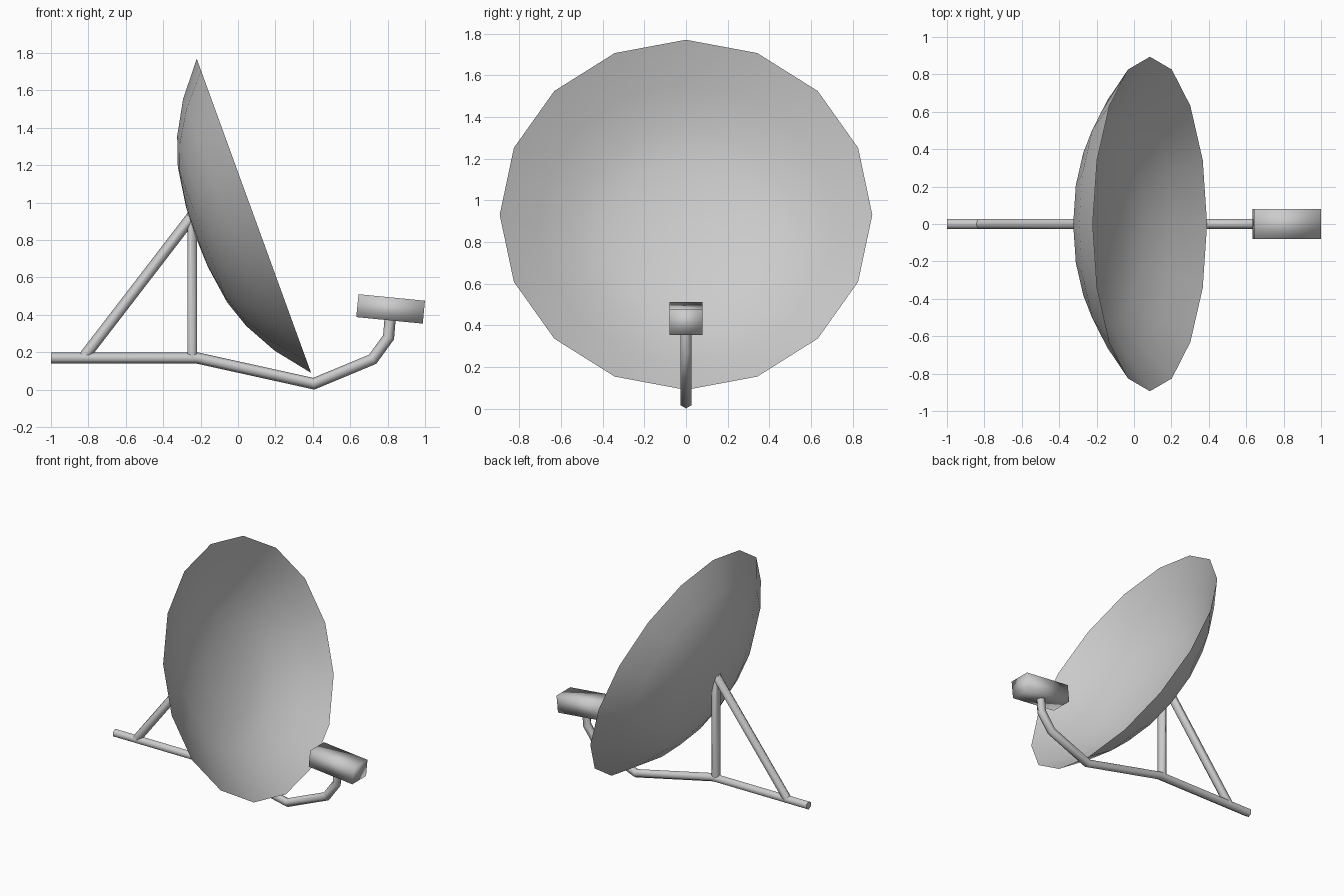
import bpy, bmesh
from math import sin, cos, pi, radians
from mathutils import Vector, Matrix

if "Cube" in bpy.data.objects:
    bpy.data.objects.remove(bpy.data.objects["Cube"])

Y = Vector((0, 1, 0))
TILT = radians(70)
DISH_AXIS = Vector((sin(TILT), 0, cos(TILT)))


def finish(name, bm, angle):
    bmesh.ops.recalc_face_normals(bm, faces=bm.faces)
    me = bpy.data.meshes.new(name)
    bm.to_mesh(me)
    bm.free()
    ob = bpy.data.objects.new(name, me)
    bpy.context.collection.objects.link(ob)
    bpy.ops.object.select_all(action='DESELECT')
    bpy.context.view_layer.objects.active = ob
    ob.select_set(True)
    bpy.ops.object.shade_smooth_by_angle(angle=radians(angle))
    return ob


def bridge(bm, a, b):
    n = len(a)
    for i in range(n):
        bm.faces.new((a[i], a[(i + 1) % n], b[(i + 1) % n], b[i]))


def tube(name, path, radius=0.03, turn=0.0, end_normal=None):
    """Mitred six-sided tube along (x, z) points in the y = 0 plane."""
    pts = [Vector((x, 0, z)) for x, z in path]
    dirs = [(b - a).normalized() for a, b in zip(pts, pts[1:])]
    bm = bmesh.new()
    rings = []
    for i, p in enumerate(pts):
        d = dirs[max(i - 1, 0)]
        cut = (d + dirs[min(i, len(dirs) - 1)]).normalized()
        if end_normal and i == len(pts) - 1:
            cut = end_normal
        side = Y.cross(d)
        ring = []
        for k in range(6):
            a = turn + k * pi / 3
            off = (side * cos(a) + Y * sin(a)) * radius
            ring.append(bm.verts.new(p + off - d * (off.dot(cut) / d.dot(cut))))
        rings.append(ring)
    for a, b in zip(rings, rings[1:]):
        bridge(bm, a, b)
    bm.faces.new(rings[0])
    bm.faces.new(rings[-1])
    return finish(name, bm, 65)


# Dish: thin 16-sided bowl with a sharp rim
def dish():
    curve = [(0.17, -0.325), (0.385, -0.293), (0.54, -0.24), (0.715, -0.143)]
    profile = curve + [(0.894, 0.0)] + [(r - 0.004, d + 0.012) for r, d in reversed(curve)]
    bm = bmesh.new()
    rings = [[bm.verts.new((r * cos(k * pi / 8), r * sin(k * pi / 8), d))
              for k in range(16)] for r, d in profile]
    for a, b in zip(rings, rings[1:]):
        bridge(bm, a, b)
    for ring, depth in ((rings[0], -0.331), (rings[-1], -0.319)):
        pole = bm.verts.new((0, 0, depth))
        for k in range(16):
            bm.faces.new((ring[k], ring[(k + 1) % 16], pole))
    place = Matrix.Translation((0.085, 0, 0.93)) @ Matrix.Rotation(TILT, 4, 'Y')
    bmesh.ops.transform(bm, matrix=place, verts=bm.verts)
    return finish("dish", bm, 65)


dish()

# Base beam that bends up to carry the receiver
tube("base_arm", [(-1.0, 0.17), (-0.22, 0.17), (0.405, 0.032), (0.72, 0.163),
                  (0.805, 0.28), (0.815, 0.40)])

# Supports, cut flush with the back of the dish
tube("upright_post", [(-0.245, 0.17), (-0.245, 0.886)], turn=pi / 6, end_normal=DISH_AXIS)
tube("rear_strut", [(-0.828, 0.17), (-0.255, 0.915)], end_normal=DISH_AXIS)

# Receiver box
bm = bmesh.new()
bmesh.ops.create_cube(bm, size=1)
bmesh.ops.transform(bm, verts=bm.verts, matrix=Matrix.Translation((0.816, 0, 0.432))
                    @ Matrix.Rotation(radians(5.6), 4, 'Y')
                    @ Matrix.Diagonal((0.357, 0.16, 0.123, 1)))
finish("receiver", bm, 100)
